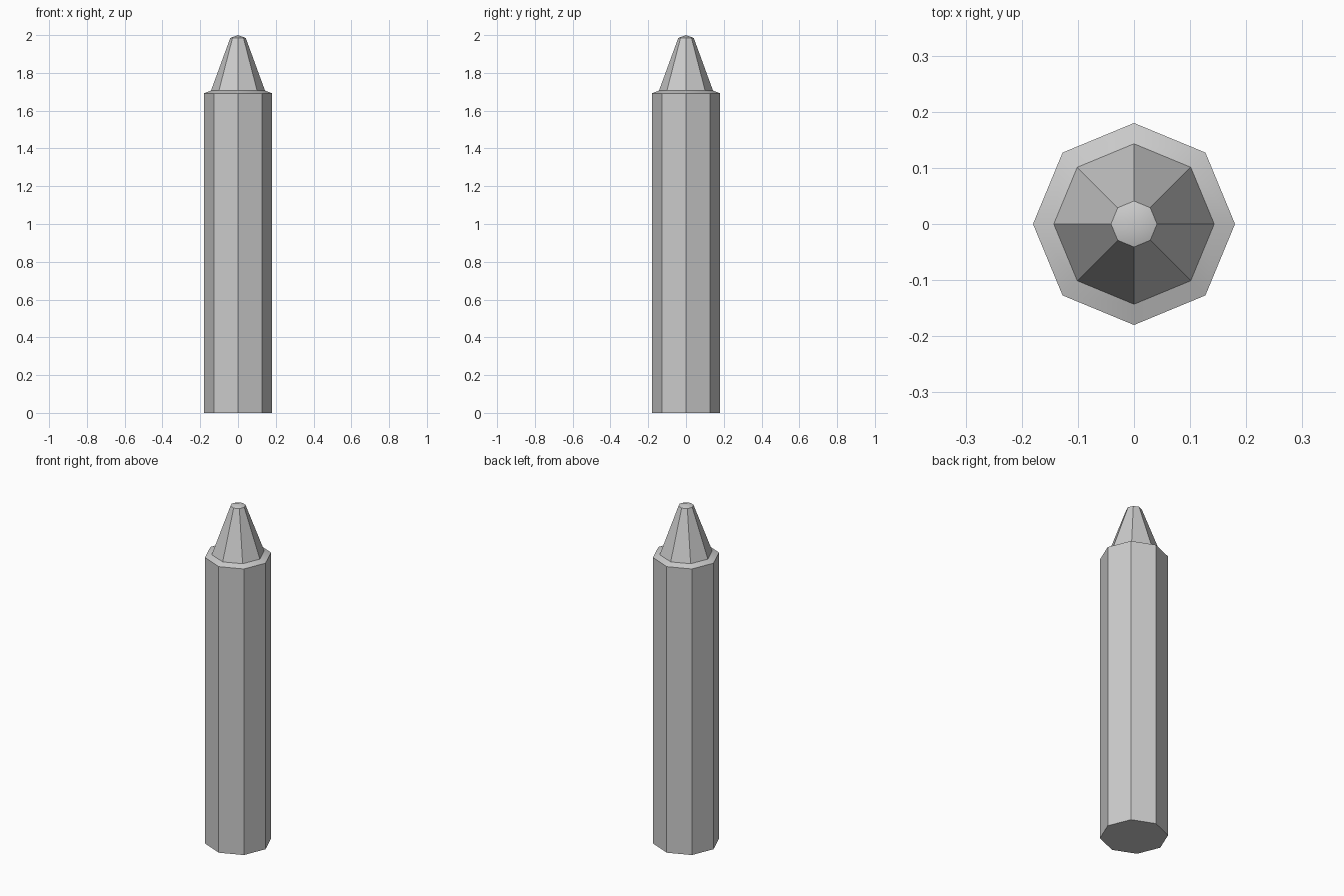
import bpy, bmesh, math

if "Cube" in bpy.data.objects:
    bpy.data.objects.remove(bpy.data.objects["Cube"])

SIDES = 8


def lathe(name, profile):
    """Turn (radius, z) points into an eight-sided part; radius 0 is a pole."""
    bm = bmesh.new()
    rings = []
    for r, z in profile:
        count = SIDES if r > 0 else 1
        rings.append([bm.verts.new((r * math.cos(i * math.tau / SIDES),
                                    r * math.sin(i * math.tau / SIDES), z))
                      for i in range(count)])
    for low, high in zip(rings, rings[1:]):
        for i in range(SIDES):
            j = (i + 1) % SIDES
            if len(high) == 1:
                bm.faces.new((low[i], low[j], high[0]))
            else:
                bm.faces.new((low[i], low[j], high[j], high[i]))
    if profile[0][1] == 0:
        bm.faces.new(rings[0][::-1])
    mesh = bpy.data.meshes.new(name)
    bm.to_mesh(mesh)
    bm.free()
    obj = bpy.data.objects.new(name, mesh)
    bpy.context.collection.objects.link(obj)
    bpy.ops.object.select_all(action='DESELECT')
    obj.select_set(True)
    bpy.context.view_layer.objects.active = obj
    bpy.ops.object.shade_smooth_by_angle(angle=math.radians(30))
    return obj


# Straight barrel with a flat base and a gently sloped shoulder
lathe("barrel", [(0.18, 0), (0.18, 1.692), (0.143, 1.706)])

# Tapered tip with a shallow domed end
lathe("tip", [(0.143, 1.706), (0.041, 1.985), (0, 2.0)])
